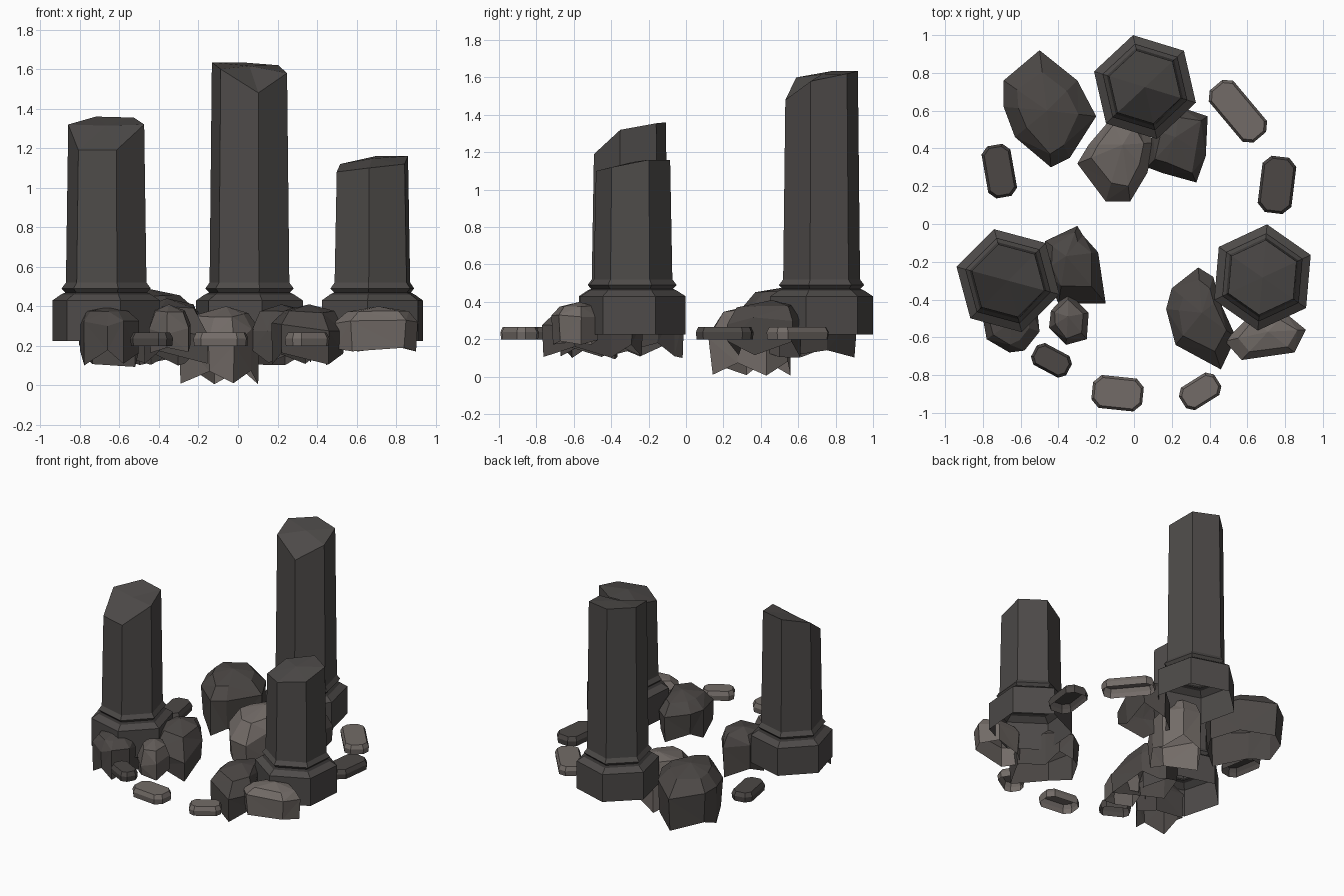
import bpy, bmesh, math, random
from mathutils import Vector

if "Cube" in bpy.data.objects:
    bpy.data.objects.remove(bpy.data.objects["Cube"])

random.seed(4)


def material(name, rgb):
    m = bpy.data.materials.new(name)
    m.diffuse_color = (*rgb, 1)
    m.use_nodes = True
    m.node_tree.nodes["Principled BSDF"].inputs["Base Color"].default_value = m.diffuse_color
    return m


BASALT = material("dark basalt", (0.075, 0.069, 0.066))
GROOVE = material("groove shadow stone", (0.035, 0.032, 0.031))
DARK = material("dark rock", (0.072, 0.064, 0.060))
MID = material("mid rock", (0.120, 0.105, 0.097))
LIGHT = material("light rock", (0.170, 0.148, 0.136))


def finish(bm, name, mats):
    bmesh.ops.recalc_face_normals(bm, faces=bm.faces)
    me = bpy.data.meshes.new(name)
    bm.to_mesh(me)
    bm.free()
    for m in mats:
        me.materials.append(m)
    ob = bpy.data.objects.new(name, me)
    bpy.context.collection.objects.link(ob)
    return ob


def bridge(bm, a, b, mat=0):
    n = len(a)
    for i in range(n):
        j = (i + 1) % n
        bm.faces.new((a[i], a[j], b[j], b[i])).material_index = mat


def fan(bm, ring, co):
    c = bm.verts.new(co)
    for i in range(len(ring)):
        bm.faces.new((ring[i], ring[(i + 1) % len(ring)], c))


# Hexagonal broken pillar: open-bottomed plinth, collar, shaft with uneven top
def pillar(name, cx, cy, angle, tops):
    bm = bmesh.new()
    profile = [(.282, .225), (.282, .43), (.236, .46), (.214, .47), (.234, .49), (.211, .52)]

    def ring(r, zs):
        return [bm.verts.new((cx + r * math.cos(math.radians(angle + 60 * i)),
                              cy + r * math.sin(math.radians(angle + 60 * i)), zs[i]))
                for i in range(6)]

    rings = [ring(r, [z] * 6) for r, z in profile] + [ring(.199, tops)]
    for k in range(len(rings) - 1):
        bridge(bm, rings[k], rings[k + 1], 1 if k == 2 else 0)
    fan(bm, rings[-1], (cx, cy, sum(tops) / 6 + .025))
    finish(bm, name, [BASALT, GROOVE])


# Top heights run counter-clockwise from the first corner
pillar("left_pillar", -.667, -.30, 105, [1.36, 1.32, 1.19, 1.19, 1.32, 1.355])
pillar("back_pillar", .058, .725, 103, [1.635, 1.635, 1.60, 1.48, 1.58, 1.62])
pillar("right_pillar", .68, -.283, 85, [1.16, 1.12, 1.08, 1.10, 1.12, 1.16])


# Boulder shell: jagged open rim, wall, sloping shoulder and blunt top
def boulder(name, outline, z0, z1, peak, drop, mat, jag=.07):
    bm = bmesh.new()
    p = Vector(peak)
    pts = [Vector(o) for o in outline]
    far = max((q - p).length for q in pts)
    low, mid, top = [], [], []
    for i, q in enumerate(pts):
        f = (q - p).length / far
        a = p.lerp(q, random.uniform(.92, 1.0))
        b = p.lerp(q, random.uniform(.62, .8))
        wall = z1 - .04 - drop * f + random.uniform(-.02, .02)
        low.append(bm.verts.new((a.x, a.y, z0 + jag * (i % 2) + random.uniform(0, .02))))
        mid.append(bm.verts.new((q.x, q.y, max(wall, z0 + jag + .05))))
        top.append(bm.verts.new((b.x, b.y, z1 - .01 - drop * .3 * f)))
    bridge(bm, low, mid)
    bridge(bm, mid, top)
    fan(bm, top, (p.x, p.y, z1))
    bmesh.ops.triangulate(bm, faces=[f for f in bm.faces if len(f.verts) > 3])
    finish(bm, name, [mat])


boulder("large_back_boulder", [(-.5, .92), (-.69, .76), (-.69, .62), (-.63, .46), (-.44, .30),
        (-.34, .35), (-.2, .57), (-.3, .76)], .1, .49, (-.46, .60), .10, DARK, .04)
boulder("center_boulder", [(-.12, .56), (-.24, .42), (-.30, .32), (-.15, .12), (-.02, .12),
        (.07, .27), (.11, .43), (.02, .55)], .0, .40, (-.06, .42), .15, LIGHT)
boulder("back_right_boulder", [(.10, .50), (.07, .30), (.15, .27), (.33, .22), (.38, .36),
        (.39, .57), (.24, .62)], .1, .41, (.22, .46), .10, DARK)
boulder("left_inner_boulder", [(-.30, -.01), (-.47, -.09), (-.48, -.25), (-.40, -.42),
        (-.15, -.42), (-.19, -.15), (-.27, -.06)], .1, .44, (-.36, -.17), .13, DARK)
boulder("left_small_boulder", [(-.35, -.36), (-.44, -.46), (-.45, -.55), (-.36, -.64),
        (-.25, -.61), (-.24, -.47)], .16, .41, (-.35, -.49), .10, MID, .03)
boulder("left_front_boulder", [(-.74, -.36), (-.80, -.50), (-.78, -.61), (-.66, -.68),
        (-.58, -.67), (-.50, -.57), (-.52, -.38)], .09, .40, (-.65, -.52), .06, DARK)
boulder("right_inner_boulder", [(.34, -.23), (.20, -.34), (.17, -.45), (.22, -.64),
        (.46, -.77), (.54, -.60), (.45, -.40), (.42, -.28)], .09, .41, (.36, -.47), .11, DARK)
boulder("right_front_boulder", [(.60, -.50), (.48, -.62), (.57, -.72), (.85, -.68),
        (.91, -.56), (.80, -.47)], .17, .40, (.71, -.57), .06, LIGHT, .01)


# Flat scattered stones: bevelled octagonal slab with an open underside
def slab(name, x, y, length, width, angle, mat):
    bm = bmesh.new()
    ca, sa = math.cos(math.radians(angle)), math.sin(math.radians(angle))
    rings = []
    for inset, z in ((.004, .2), (0, .238), (.013, .267)):
        h, w = length / 2 - inset, width / 2 - inset
        c = width * .24 - inset * .4
        loop = [(h, w - c), (h - c, w), (c - h, w), (-h, w - c),
                (-h, c - w), (c - h, -w), (h - c, -w), (h, c - w)]
        rings.append([bm.verts.new((x + u * ca - v * sa, y + u * sa + v * ca, z))
                      for u, v in loop])
    bridge(bm, rings[0], rings[1])
    bridge(bm, rings[1], rings[2])
    bm.faces.new(rings[2])
    finish(bm, name, [mat])


slab("left_flat_stone", -.713, .28, .28, .155, 100, DARK)
slab("back_flat_stone", .55, .597, .36, .17, -50, LIGHT)
slab("right_flat_stone", .757, .207, .30, .18, 83, DARK)
slab("front_left_flat_stone", -.437, -.722, .21, .13, -28, DARK)
slab("front_flat_stone", -.087, -.896, .27, .175, -6, LIGHT)
slab("front_right_flat_stone", .35, -.886, .22, .14, 32, LIGHT)
